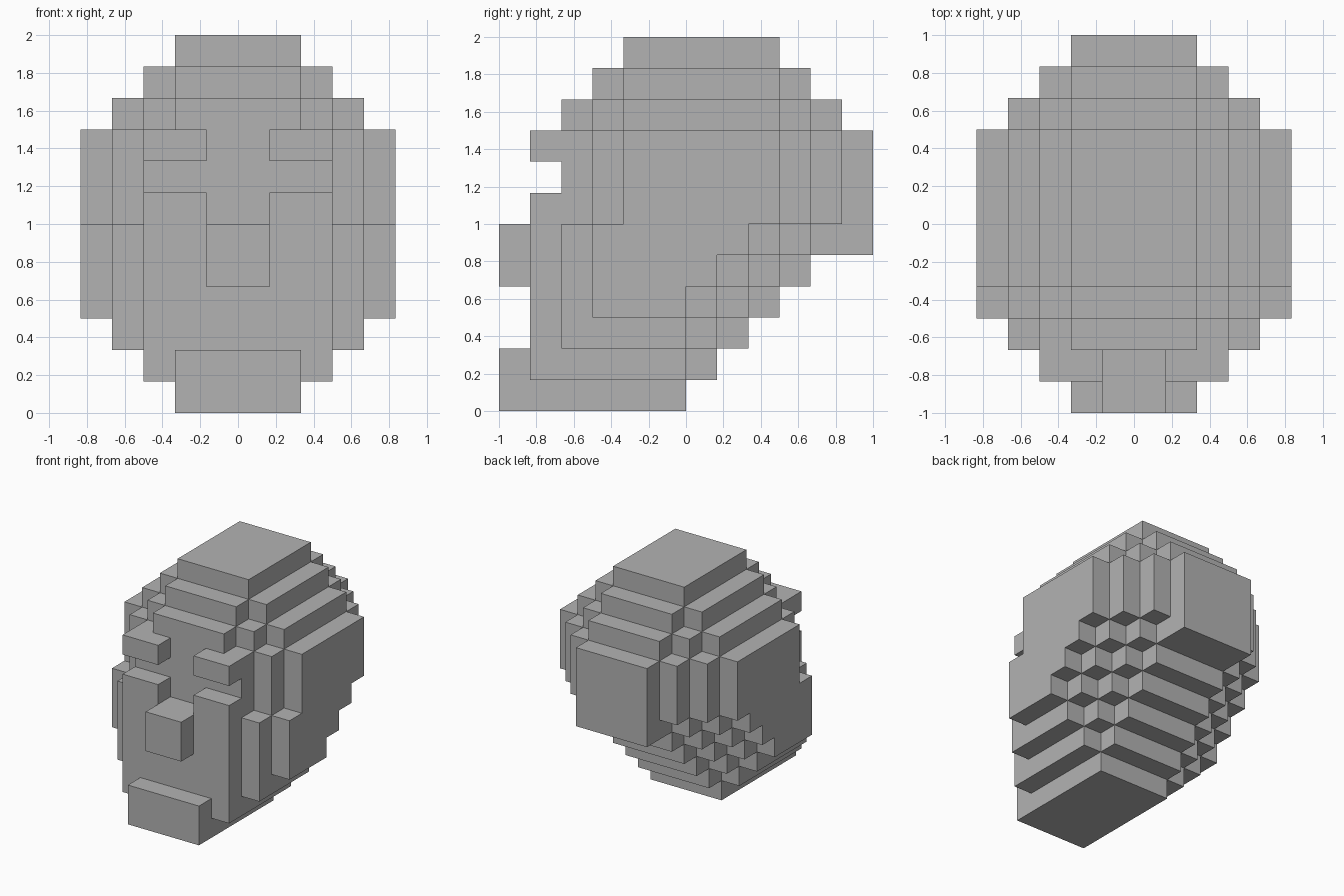
import bpy
import bmesh
from math import radians
from mathutils import Vector

if "Cube" in bpy.data.objects:
    bpy.data.objects.remove(bpy.data.objects["Cube"], do_unlink=True)

UNIT = 1 / 6  # edge length of one block

stone = bpy.data.materials.new("plain grey")
stone.use_nodes = True
grey = (0.45, 0.45, 0.45, 1)
stone.diffuse_color = grey
stone.node_tree.nodes["Principled BSDF"].inputs["Base Color"].default_value = grey

cells = set()


def add_block(x0, x1, y0, y1, z0, z1):
    """Fill a block of cells and its mirror image; x0 and x1 are on the left side."""
    for x in range(x0, x1):
        for y in range(y0, y1):
            for z in range(z0, z1):
                cells.add((x, y, z))
                cells.add((-1 - x, y, z))


# Skull and jaw: stepped layers, narrowing towards crown, sides and chin
for z in range(12):
    crown = max(0, z - 8)
    for width in range(2, 6):
        if z < width - 2 or width + crown > 5:
            continue
        if z < 6:
            front = min(5, 8 - width)
        else:
            front = min(4, 7 - width - crown)
        if z < 5:
            back = z + 2 - width
        elif z == 5:
            back = 6 if width == 2 else 7 - width
        else:
            back = 8 - width - crown
        add_block(0, width, -front, back, z, z + 1)

# Facial features
add_block(1, 3, -5, -4, 8, 9)   # brows
add_block(1, 3, -5, -4, 6, 7)   # cheeks
add_block(0, 1, -6, -5, 4, 6)   # nose
add_block(0, 2, -6, -5, 0, 2)   # chin

# Skin the blocks: keep only outer faces, then merge the flat areas
bm = bmesh.new()
for cell in sorted(cells):
    centre = Vector(cell) + Vector((0.5, 0.5, 0.5))
    for axis in range(3):
        for side in (-1, 1):
            step = [0, 0, 0]
            step[axis] = side
            if tuple(c + s for c, s in zip(cell, step)) in cells:
                continue
            normal = Vector(step)
            u = Vector([float(i == (axis + 1) % 3) for i in range(3)])
            v = normal.cross(u)
            corners = ((-1, -1), (1, -1), (1, 1), (-1, 1))
            bm.faces.new([bm.verts.new((centre + (normal + u * a + v * b) / 2) * UNIT)
                          for a, b in corners])

bmesh.ops.remove_doubles(bm, verts=bm.verts, dist=0.001)
bmesh.ops.dissolve_limit(bm, angle_limit=radians(1), verts=bm.verts, edges=bm.edges)
bmesh.ops.recalc_face_normals(bm, faces=bm.faces)

mesh = bpy.data.meshes.new("block_head")
bm.to_mesh(mesh)
bm.free()
mesh.materials.append(stone)
head = bpy.data.objects.new("block_head", mesh)
bpy.context.collection.objects.link(head)
